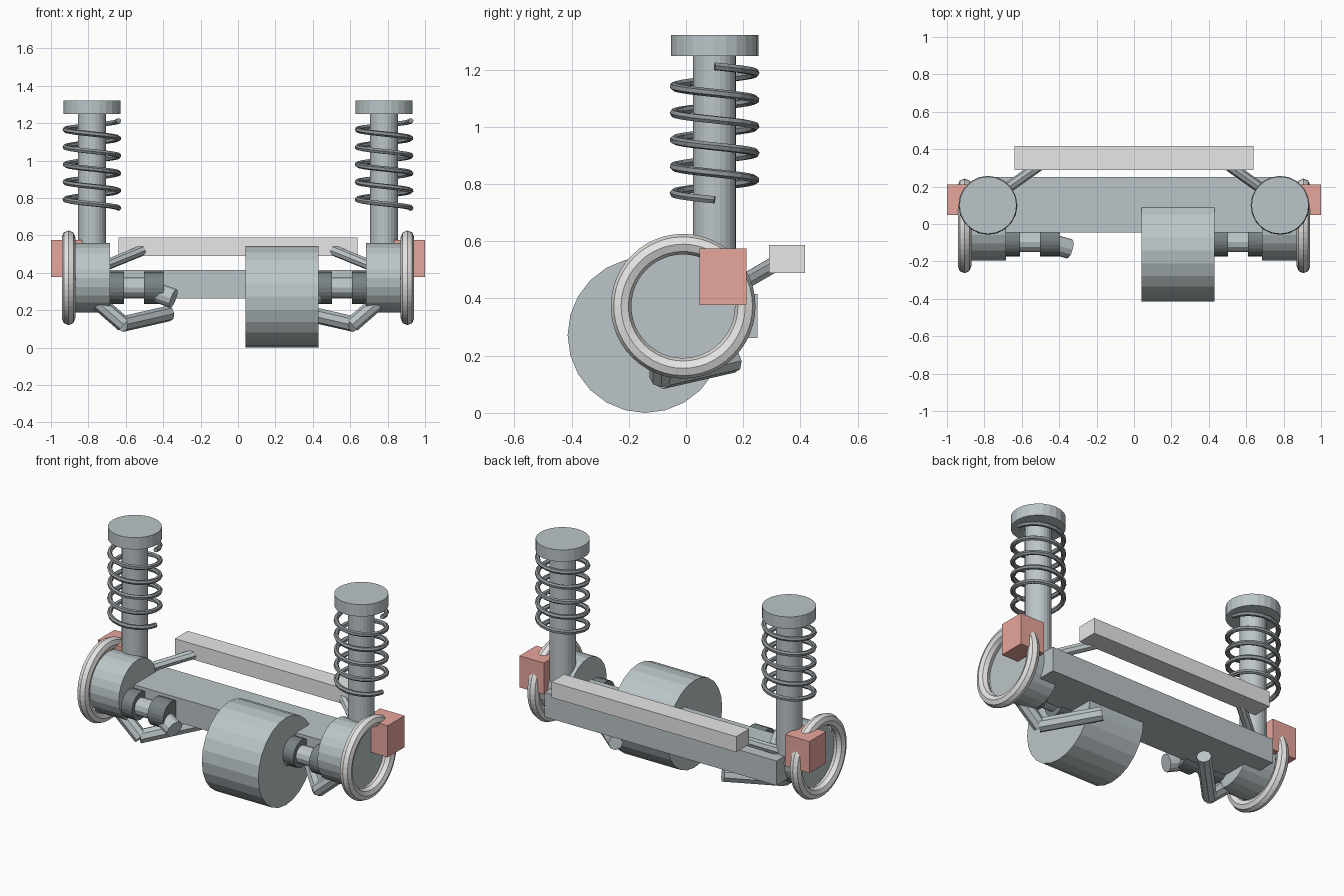
import bpy
import math
from mathutils import Vector

cube = bpy.data.objects.get("Cube")
if cube:
    bpy.data.objects.remove(cube, do_unlink=True)


def material(name, rgb):
    mat = bpy.data.materials.new(name)
    mat.use_nodes = True
    colour = (*rgb, 1.0)
    mat.diffuse_color = colour
    mat.node_tree.nodes["Principled BSDF"].inputs["Base Color"].default_value = colour
    return mat


STEEL = material("blue grey steel", (0.50, 0.56, 0.58))
RUBBER = material("dark rubber", (0.19, 0.22, 0.23))
SPRING = material("spring grey", (0.27, 0.295, 0.31))
DISC = material("pale warm grey", (0.79, 0.78, 0.77))
RACK = material("light grey", (0.80, 0.80, 0.80))
RED = material("dull red", (0.82, 0.39, 0.34))


def finish(name, mat):
    obj = bpy.context.object
    obj.name = name
    obj.data.materials.append(mat)
    return obj


def box(name, mat, low, high):
    low, high = Vector(low), Vector(high)
    bpy.ops.mesh.primitive_cube_add(size=1, location=(low + high) / 2)
    bpy.context.object.scale = high - low
    return finish(name, mat)


def rod(name, mat, start, end, radius, sides=24):
    start, end = Vector(start), Vector(end)
    axis = end - start
    bpy.ops.mesh.primitive_cylinder_add(
        vertices=sides, radius=radius, depth=axis.length, location=(start + end) / 2,
        rotation=axis.to_track_quat("Z", "Y").to_euler())
    return finish(name, mat)


def coil(name, mat, x, y, bottom, top, radius, wire, turns):
    steps = 20 * turns
    curve = bpy.data.curves.new(name, "CURVE")
    curve.dimensions = "3D"
    curve.bevel_depth = wire
    curve.bevel_resolution = 1
    curve.use_fill_caps = True
    path = curve.splines.new("POLY")
    path.points.add(steps)
    path.use_smooth = False
    for i, point in enumerate(path.points):
        t = i / steps
        a = -2 * math.pi * turns * t
        point.co = (x + radius * math.cos(a), y + radius * math.sin(a),
                    bottom + (top - bottom) * t, 1)
    curve.materials.append(mat)
    obj = bpy.data.objects.new(name, curve)
    bpy.context.collection.objects.link(obj)


# Central beam, steering rack and drive motor
box("cross_beam", STEEL, (-0.8, -0.045, 0.262), (0.8, 0.25, 0.415))
box("steering_rack", RACK, (-0.638, 0.29, 0.49), (0.638, 0.416, 0.587))
rod("drive_motor", STEEL, (0.04, -0.142, 0.272), (0.43, -0.142, 0.272), 0.272)

for side, s in (("left", 1), ("right", -1)):
    def p(x, y, z):
        return (s * x, y, z)

    # Suspension strut with spring
    rod(side + "_strut", STEEL, p(0.781, 0.1, 0.40), p(0.781, 0.1, 1.27), 0.075)
    rod(side + "_strut_cap", STEEL, p(0.781, 0.1, 1.248), p(0.781, 0.1, 1.322), 0.153)
    coil(side + "_spring", SPRING, s * 0.781, 0.1, 0.745, 1.212, 0.143, 0.0145, 5)

    # Wheel hub, brake ring and caliper
    rod(side + "_hub", STEEL, p(0.685, -0.01, 0.372), p(0.885, -0.01, 0.372), 0.186)
    bpy.ops.mesh.primitive_torus_add(
        major_radius=0.217, minor_radius=0.036, major_segments=48, minor_segments=8,
        location=p(0.906, -0.01, 0.373), rotation=(0, math.pi / 2, 0))
    finish(side + "_brake_ring", DISC)
    inner, outer = sorted((s * 0.832, s * 1.0))
    box(side + "_caliper", RED, (inner, 0.047, 0.378), (outer, 0.212, 0.575))

    # Drive shaft with rubber joints
    rod(side + "_outer_joint", RUBBER, p(0.61, -0.087, 0.32), p(0.70, -0.087, 0.32), 0.086)
    rod(side + "_inner_joint", RUBBER, p(0.395, -0.087, 0.32), p(0.503, -0.087, 0.32), 0.086)
    rod(side + "_drive_shaft", STEEL, p(0.45, -0.095, 0.32), p(0.65, -0.095, 0.32), 0.054, 12)
    rod(side + "_shaft_stub", STEEL, p(0.45, -0.103, 0.3), p(0.345, -0.133, 0.262), 0.053, 12)

    # Lower arms and steering tie rod
    rod(side + "_lower_arm", STEEL, p(0.62, -0.085, 0.125), p(0.37, 0.165, 0.182), 0.042, 8)
    rod(side + "_lower_link", STEEL, p(0.61, -0.085, 0.122), p(0.78, -0.085, 0.27), 0.042, 8)
    rod(side + "_tie_rod", STEEL, p(0.78, 0.12, 0.41), p(0.51, 0.31, 0.52), 0.029, 8)
